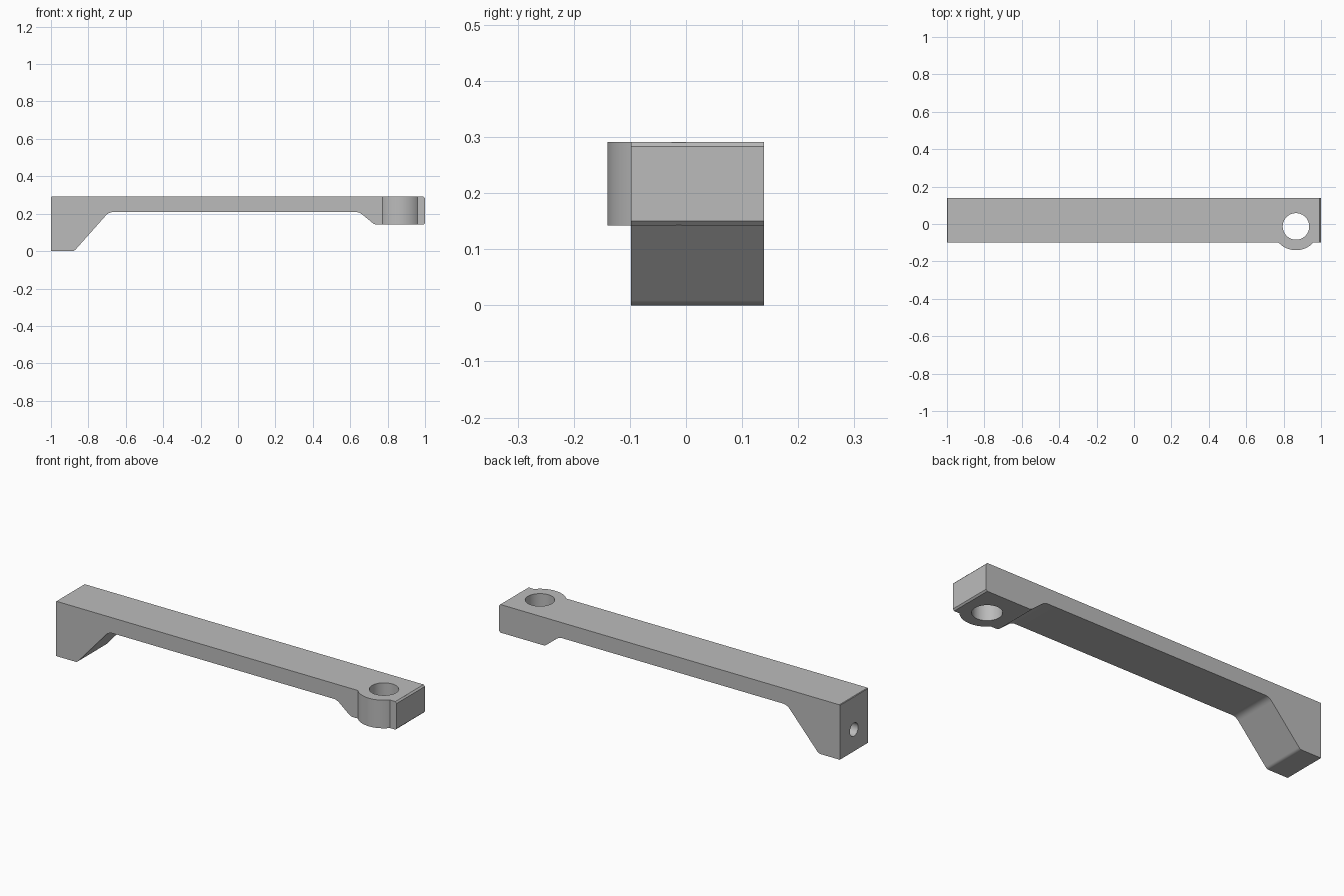
import bpy, bmesh
from mathutils import Vector, Matrix

cube = bpy.data.objects.get("Cube")
if cube:
    bpy.data.objects.remove(cube, do_unlink=True)

grey = bpy.data.materials.new("plain grey")
grey.use_nodes = True
COLOR = (0.5, 0.5, 0.5, 1)
grey.diffuse_color = COLOR
grey.node_tree.nodes["Principled BSDF"].inputs["Base Color"].default_value = COLOR

Y_FRONT, Y_BACK = -0.098, 0.139
TOP, PAD = 0.291, 0.142
HOLE_X, HOLE_Y = 0.866, -0.013


def finish(name, bm):
    bmesh.ops.recalc_face_normals(bm, faces=bm.faces)
    mesh = bpy.data.meshes.new(name)
    bm.to_mesh(mesh)
    bm.free()
    mesh.materials.append(grey)
    ob = bpy.data.objects.new(name, mesh)
    bpy.context.collection.objects.link(ob)
    return ob


def rounded(corners, steps=5):
    """Outline from (x, z, setback) corners; setback 0 keeps a corner sharp."""
    pts = []
    for i, (x, z, r) in enumerate(corners):
        p = Vector((x, z))
        if r == 0:
            pts.append(p)
            continue
        a = p + (Vector(corners[i - 1][:2]) - p).normalized() * r
        b = p + (Vector(corners[(i + 1) % len(corners)][:2]) - p).normalized() * r
        for k in range(steps + 1):
            t = k / steps
            pts.append(a * (1 - t) ** 2 + p * 2 * t * (1 - t) + b * t * t)
    return pts


def cylinder(name, radius, depth, centre, axis="Z"):
    bm = bmesh.new()
    rot = Matrix.Rotation(1.5707963, 4, "Y") if axis == "X" else Matrix()
    bmesh.ops.create_cone(bm, cap_ends=True, segments=64, radius1=radius, radius2=radius,
                          depth=depth, matrix=Matrix.Translation(centre) @ rot)
    return finish(name, bm)


def boolean(target, other, operation):
    mod = target.modifiers.new(operation.title(), "BOOLEAN")
    mod.operation = operation
    mod.solver = "EXACT"
    mod.object = other
    bpy.context.view_layer.objects.active = target
    bpy.ops.object.modifier_apply(modifier=mod.name)
    bpy.data.objects.remove(other, do_unlink=True)


# Bar with tall foot and thick pad, extruded from its side outline
outline = rounded([
    (-1, 0, 0), (-0.876, 0, 0.012), (-0.69, 0.209, 0.025),
    (0.648, 0.209, 0.02), (0.73, PAD, 0.012),
    (0.992, PAD, 0), (1, PAD + 0.008, 0), (1, TOP - 0.008, 0), (0.992, TOP, 0),
    (-0.997, TOP, 0), (-1, TOP - 0.003, 0)])
bm = bmesh.new()
face = bm.faces.new([bm.verts.new((p.x, Y_FRONT, p.y)) for p in outline])
side = bmesh.ops.extrude_face_region(bm, geom=[face])
bmesh.ops.translate(bm, vec=(0, Y_BACK - Y_FRONT, 0),
                    verts=[g for g in side["geom"] if isinstance(g, bmesh.types.BMVert)])
bar = finish("arm_bracket", bm)

# Round boss around the bolt hole
boss = cylinder("boss", 0.127, TOP - PAD, (HOLE_X, HOLE_Y, (TOP + PAD) / 2))
boolean(bar, boss, "UNION")

# Vertical through hole and blind hole in the foot end
boolean(bar, cylinder("bolt_hole", 0.071, 1, (HOLE_X, HOLE_Y, 0.2)), "DIFFERENCE")
boolean(bar, cylinder("end_hole", 0.035, 0.24, (-1, 0.02, 0.115), "X"), "DIFFERENCE")

bpy.ops.object.select_all(action="DESELECT")
bar.select_set(True)
bpy.context.view_layer.objects.active = bar
bpy.ops.object.shade_smooth_by_angle(angle=0.5)
